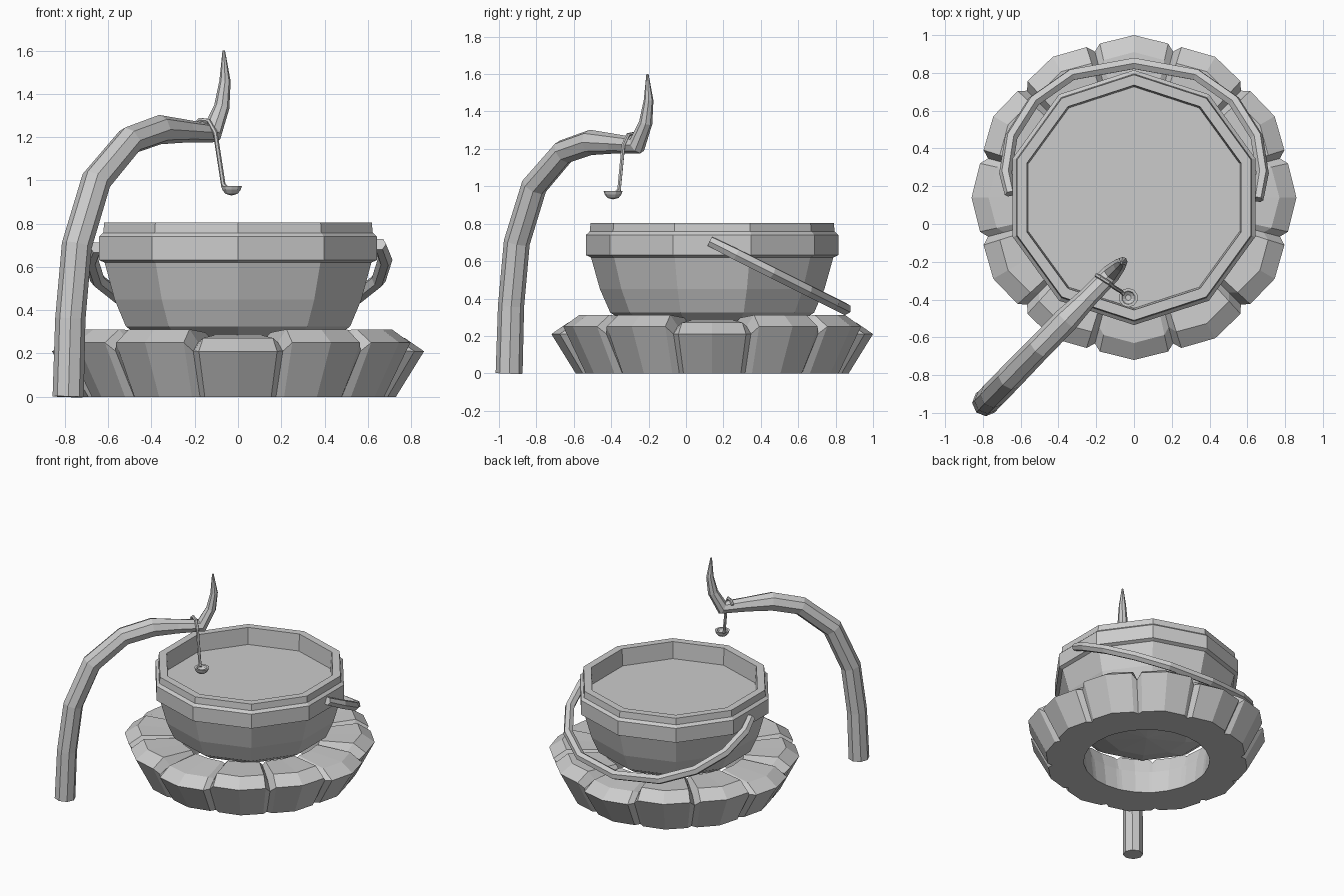
import bpy, bmesh
from math import sin, cos, radians, pi

if "Cube" in bpy.data.objects:
    bpy.data.objects.remove(bpy.data.objects["Cube"])

CY = 0.14  # cauldron and base centre in y


def finish(bm, name):
    bmesh.ops.recalc_face_normals(bm, faces=bm.faces)
    me = bpy.data.meshes.new(name)
    bm.to_mesh(me)
    bm.free()
    ob = bpy.data.objects.new(name, me)
    bpy.context.collection.objects.link(ob)
    return ob


def bridge(bm, a, b):
    n = len(a)
    for i in range(n):
        bm.faces.new((a[i], a[(i + 1) % n], b[(i + 1) % n], b[i]))


def lathe(name, profile, sides, centre=(0, CY, 0), start=pi / 2, close=True):
    """Revolve (radius, z) rings; first ring may have radius 0."""
    bm = bmesh.new()
    rings = []
    for r, z in profile:
        if r == 0:
            rings.append([bm.verts.new((centre[0], centre[1], centre[2] + z))])
            continue
        rings.append([bm.verts.new((centre[0] + r * cos(start + 2 * pi * i / sides),
                                    centre[1] + r * sin(start + 2 * pi * i / sides),
                                    centre[2] + z)) for i in range(sides)])
    for a, b in zip(rings, rings[1:]):
        if len(a) > 1 and len(b) > 1:
            bridge(bm, a, b)
        else:
            p, ring = (a[0], b) if len(a) == 1 else (b[0], a)
            for i in range(sides):
                bm.faces.new((p, ring[i], ring[(i + 1) % sides]))
    if close and len(rings[-1]) > 1:
        bm.faces.new(rings[-1])
    return finish(bm, name)


def tube(name, points, radii, bevel_res):
    """Tapered low-poly tube along a path."""
    cu = bpy.data.curves.new(name, 'CURVE')
    cu.dimensions = '3D'
    cu.bevel_depth = 1.0
    cu.bevel_resolution = bevel_res
    cu.use_fill_caps = True
    sp = cu.splines.new('POLY')
    sp.points.add(len(points) - 1)
    for p, co, r in zip(sp.points, points, radii):
        p.co = (*co, 1)
        p.radius = r
    ob = bpy.data.objects.new(name, cu)
    bpy.context.collection.objects.link(ob)
    bpy.ops.object.select_all(action='DESELECT')
    ob.select_set(True)
    bpy.context.view_layer.objects.active = ob
    bpy.ops.object.convert(target='MESH')
    for f in bpy.context.object.data.polygons:
        f.use_smooth = False


# Stone ring: twelve stones with grooves, lower stones at the four cardinals
bm = bmesh.new()
columns = []
for k in range(12):
    dh = 0.0 if k % 3 == 0 else 0.04
    for off, r, drop in ((-12.5, 0.835, 0), (0, 0.86, 0), (12.5, 0.835, 0), (15, 0.80, 0.03)):
        a = radians(30 * k + off)
        h = 0.01 if drop else dh
        s = r / 0.86
        prof = ((0.45, 0.0), (0.73 * s, 0.0), (r, 0.21 + h - drop * 0.3),
                (r - 0.09, 0.272 + h - drop), (0.50, 0.285 + h * 0.3 - drop * 0.5), (0.47, 0.18))
        columns.append([bm.verts.new((p * cos(a), CY + p * sin(a), z)) for p, z in prof])
for i, col in enumerate(columns):
    bridge(bm, col, columns[(i + 1) % len(columns)])
finish(bm, "stone_ring")

# Ten-sided cauldron with collar, rim and inner wall
lathe("cauldron", [(0, 0.19), (0.30, 0.22), (0.47, 0.275), (0.545, 0.325), (0.60, 0.45),
                   (0.648, 0.62), (0.675, 0.632), (0.675, 0.74), (0.655, 0.758),
                   (0.65, 0.805), (0.595, 0.805), (0.585, 0.66)], 10)
# Liquid surface
lathe("liquid", [(0, 0.68), (0.59, 0.68)], 10, close=False)

# Bail handle hanging behind the cauldron
half = [(0.655, 0.13), (0.68, 0.27), (0.65, 0.46), (0.53, 0.65), (0.33, 0.79)]
plan = half + [(0, 0.85)] + [(-x, y + (0.03 if i == 0 else 0)) for i, (x, y) in enumerate(half)][::-1]
path = [(x, y, 0.705 - (y - 0.13) * 0.5) for x, y in plan]
tube("handle", path, [0.03] + [0.034] * 9 + [0.03], 1)

# Curved horn-like arm, lying in a diagonal plane
arm = [(-0.785, 0.0, 0.072), (-0.775, 0.36, 0.07), (-0.745, 0.70, 0.07), (-0.655, 1.0, 0.07),
       (-0.50, 1.185, 0.067), (-0.36, 1.235, 0.068), (-0.24, 1.228, 0.053), (-0.12, 1.22, 0.05),
       (-0.075, 1.34, 0.036), (-0.06, 1.46, 0.026), (-0.066, 1.6, 0.006)]
tube("arm", [(x, x - 0.14 + 0.02 * (x + 0.06) / 0.7, z) for x, z, r in arm], [r for x, z, r in arm], 2)

# Ladle shaft hooked over the arm, with a small open cup
hook = [(-0.20, -0.27, 1.255), (-0.175, -0.285, 1.28), (-0.135, -0.31, 1.275), (-0.105, -0.335, 1.22),
        (-0.068, -0.358, 0.98), (-0.055, -0.372, 0.965)]
tube("ladle_shaft", hook, [0.011] * 6, 1)
lathe("ladle_cup", [(0, -0.045), (0.03, -0.037), (0.045, -0.018), (0.051, 0), (0.036, 0),
                    (0.03, -0.014), (0.015, -0.025)], 10, centre=(-0.03, -0.39, 0.975))
